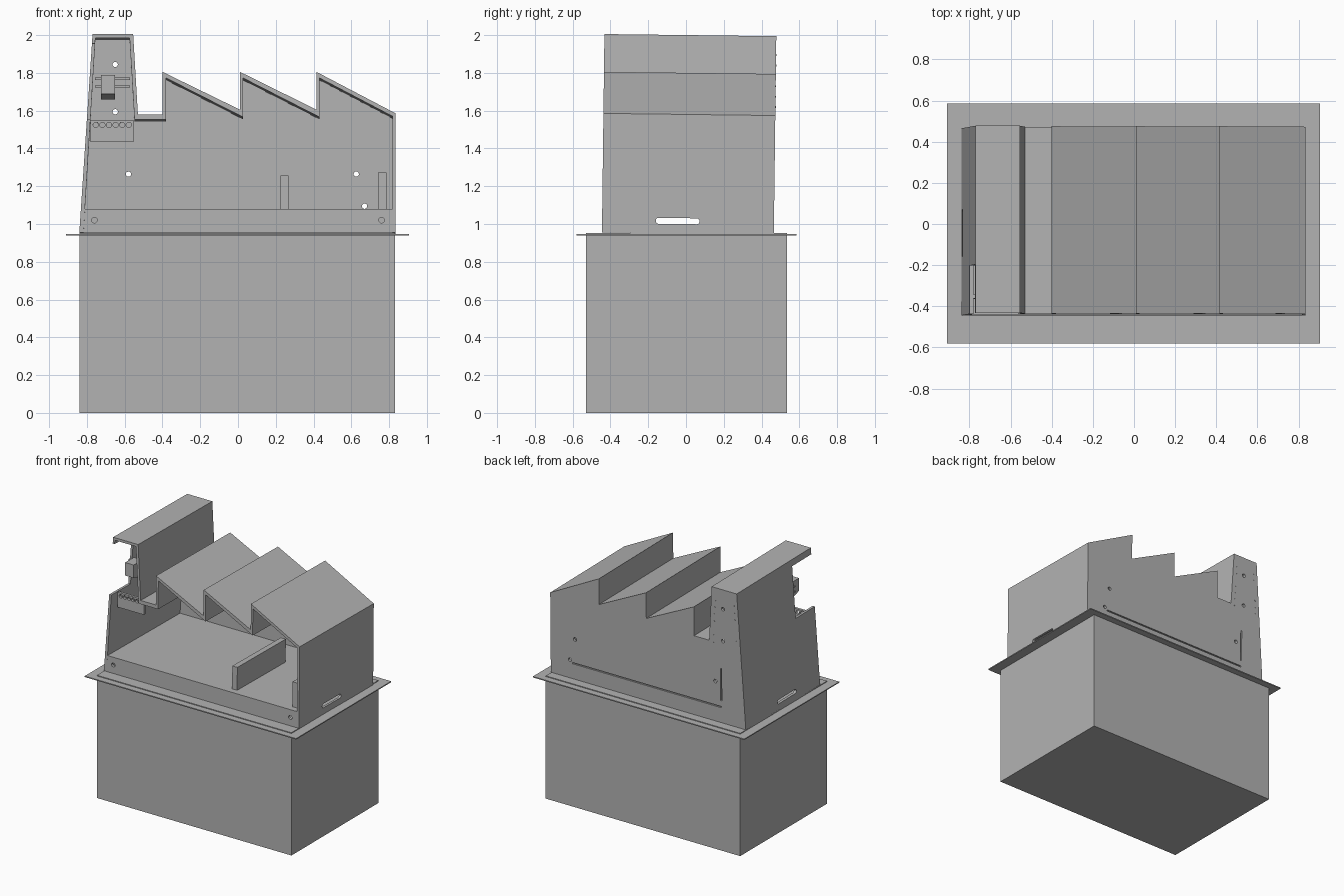
import bpy, bmesh, math
from mathutils import Matrix, Vector

cube = bpy.data.objects.get("Cube")
if cube:
    bpy.data.objects.remove(cube, do_unlink=True)

grey = bpy.data.materials.new("plain_grey")
grey.use_nodes = True
grey.diffuse_color = (0.45, 0.45, 0.45, 1)
grey.node_tree.nodes["Principled BSDF"].inputs["Base Color"].default_value = (0.45, 0.45, 0.45, 1)


def prism(name, points, start, end, axis="y"):
    """Extrude a flat outline along y (points are x, z) or along x (points are y, z)."""
    bm = bmesh.new()
    place = (lambda u, v: (u, start, v)) if axis == "y" else (lambda u, v: (start, u, v))
    face = bm.faces.new([bm.verts.new(place(u, v)) for u, v in points])
    out = bmesh.ops.extrude_face_region(bm, geom=[face])
    step = Vector((0, end - start, 0)) if axis == "y" else Vector((end - start, 0, 0))
    bmesh.ops.translate(bm, vec=step, verts=[g for g in out["geom"] if isinstance(g, bmesh.types.BMVert)])
    bmesh.ops.recalc_face_normals(bm, faces=bm.faces)
    mesh = bpy.data.meshes.new(name)
    bm.to_mesh(mesh)
    bm.free()
    mesh.materials.append(grey)
    obj = bpy.data.objects.new(name, mesh)
    bpy.context.collection.objects.link(obj)
    return obj


def box(name, x0, x1, y0, y1, z0, z1):
    return prism(name, [(x0, z0), (x1, z0), (x1, z1), (x0, z1)], y0, y1)


def capsule(u, v, radius, half=0, steps=8):
    """Outline of a round-ended slot, or of a circle when half is zero."""
    points = []
    for i in range(2 * steps):
        a = math.pi * (i + 0.5) / steps - math.pi / 2
        points.append((u + radius * math.cos(a) + (half if i < steps else -half), v + radius * math.sin(a)))
    return points


def cut(obj, cutter):
    mod = obj.modifiers.new("cut", "BOOLEAN")
    mod.operation = "DIFFERENCE"
    mod.solver = "EXACT"
    mod.object = cutter
    bpy.context.view_layer.objects.active = obj
    bpy.ops.object.modifier_apply(modifier=mod.name)
    bpy.data.objects.remove(cutter, do_unlink=True)


# Pedestal and thin overhanging plate
box("pedestal", -0.84, 0.83, -0.53, 0.535, 0, 0.953)
box("overhanging_plate", -0.91, 0.905, -0.58, 0.585, 0.939, 0.947)

# Cabinet outline: chimney, low bridge, three sawtooth roofs
FRONT, BACK, BASE = -0.445, 0.465, 0.95
outer = [(-0.84, BASE), (-0.77, 2.0), (-0.555, 2.0), (-0.53, 1.575), (-0.40, 1.575), (-0.40, 1.80),
         (0.01, 1.60), (0.01, 1.80), (0.415, 1.60), (0.415, 1.80), (0.835, 1.58), (0.835, BASE)]
inner = [(-0.818, BASE), (-0.755, 1.98), (-0.574, 1.98), (-0.548, 1.547), (-0.38, 1.547), (-0.38, 1.767),
         (0.027, 1.56), (0.027, 1.767), (0.432, 1.56), (0.432, 1.767), (0.817, 1.565), (0.817, BASE)]
shell = prism("roof_and_side_walls", outer + inner[::-1], FRONT, BACK - 0.02)
back = prism("back_wall", outer, BACK - 0.02, BACK)

# Chimney side opening and hand slots
cut(shell, box("cutter", -0.9, -0.7, -0.6, -0.21, 1.55, 1.95))
for x in (-0.83, 0.83):
    cut(shell, prism("cutter", capsule(-0.045, 1.015, 0.016, 0.1), x - 0.06, x + 0.06, "x"))

# Back holes and grooves
for x, z in ((0.626, 1.27), (-0.58, 1.27), (-0.65, 1.85), (-0.65, 1.6), (0.67, 1.1)):
    cut(back, prism("cutter", capsule(x, z, 0.014), 0.4, 0.6))
cut(back, box("cutter", -0.63, 0.65, BACK - 0.01, 0.6, 1.075, 1.085))
cut(back, box("cutter", -0.635, -0.625, BACK - 0.01, 0.6, 1.13, 1.38))

# Rows of small fixings around the chimney back
parts = [shell, back]
for i in range(7):
    z = 1.57 + 0.055 * i
    for x in (-0.765 + 0.02 * i / 6, -0.565 - 0.02 * i / 6):
        parts.append(prism("chimney_fixing", capsule(x, z, 0.005, 0, 4), BACK, BACK + 0.002))

# Front lip with two holes, and floor
lip = prism("front_lip", [(-0.818, BASE), (0.817, BASE), (0.817, 1.075), (-0.81, 1.075)], FRONT, FRONT + 0.02)
for x in (-0.76, 0.76):
    cut(lip, prism("cutter", capsule(x, 1.015, 0.015), -0.6, -0.4))
parts += [lip, box("floor", -0.81, 0.817, FRONT + 0.02, BACK - 0.02, 1.055, 1.075)]

# Partitions on the floor
parts.append(box("middle_partition", 0.225, 0.268, -0.395, 0.2, 1.075, 1.252))
parts.append(box("side_partition", 0.742, 0.785, -0.395, 0.2, 1.075, 1.268))

# Panel with a row of holes
panel = box("hole_panel", -0.78, -0.553, -0.37, -0.35, 1.43, 1.545)
for i in range(6):
    cut(panel, prism("cutter", capsule(-0.753 + 0.035 * i, 1.52, 0.014), -0.5, -0.2))
parts.append(panel)

# Chimney bracket: block with a chamfered bottom, on two rails
side = [(-0.36, 1.685), (-0.25, 1.655), (-0.25, 1.785), (-0.36, 1.785)]
parts.append(prism("bracket_block", side, -0.725, -0.652, "x"))
for z in (1.725, 1.765):
    parts.append(box("bracket_rail", -0.757, -0.573, -0.27, -0.26, z - 0.006, z + 0.006))

# The cabinet leans back slightly on the pedestal
pivot = Matrix.Translation((0, 0, BASE))
lean = pivot @ Matrix.Rotation(-0.0125, 4, "X") @ pivot.inverted()
for part in parts:
    part.data.transform(lean)
